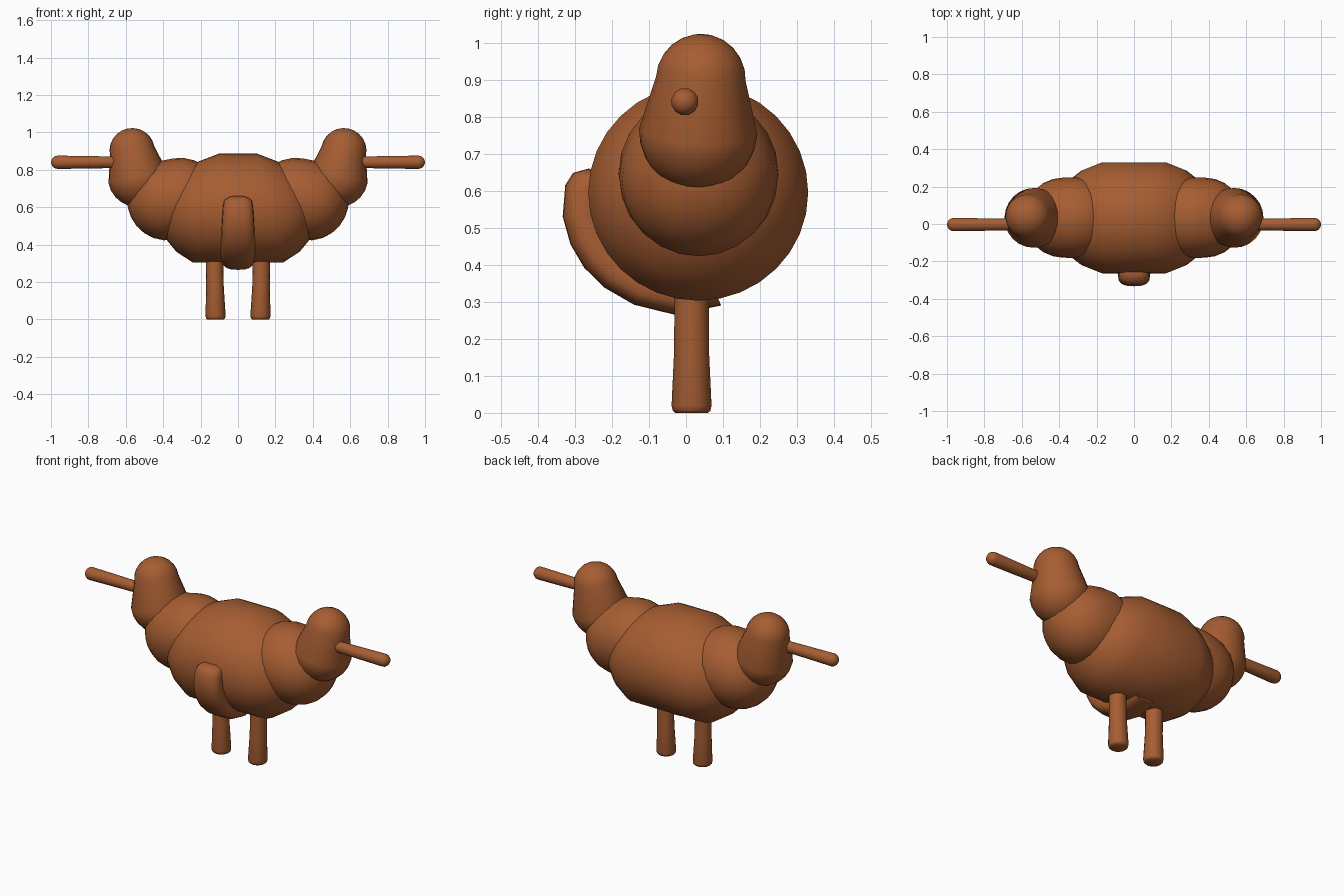
import bpy
import bmesh
from math import sin, cos, pi, radians
from mathutils import Vector

cube = bpy.data.objects.get("Cube")
if cube:
    bpy.data.objects.remove(cube, do_unlink=True)

brown = bpy.data.materials.new("warm brown")
brown.use_nodes = True
COLOUR = (0.38, 0.11, 0.032, 1)
brown.diffuse_color = COLOUR
brown.node_tree.nodes["Principled BSDF"].inputs["Base Color"].default_value = COLOUR


def loft(name, rings, segs=24, power=1.0):
    """Skin a row of rings, each given as centre, half axis u, half axis v."""
    def bend(t):
        return abs(t) ** power * (1 if t > 0 else -1)

    bm = bmesh.new()
    rows = []
    for c, u, v in rings:
        row = []
        for i in range(segs):
            a = 2 * pi * i / segs
            row.append(bm.verts.new(c + u * bend(cos(a)) + v * bend(sin(a))))
        rows.append(row)
    for lower, upper in zip(rows, rows[1:]):
        for i in range(segs):
            j = (i + 1) % segs
            bm.faces.new((lower[i], lower[j], upper[j], upper[i]))
    bm.faces.new(rows[0])
    bm.faces.new(rows[-1])
    bmesh.ops.recalc_face_normals(bm, faces=bm.faces)
    mesh = bpy.data.meshes.new(name)
    bm.to_mesh(mesh)
    bm.free()
    mesh.materials.append(brown)
    ob = bpy.data.objects.new(name, mesh)
    bpy.context.collection.objects.link(ob)
    bpy.ops.object.select_all(action='DESELECT')
    ob.select_set(True)
    bpy.context.view_layer.objects.active = ob
    bpy.ops.object.shade_smooth_by_angle(angle=radians(50))
    return ob


def capsule(name, a, ra, b, rb, segs=24, steps=6):
    """Tapered tube with a round cap at each end."""
    a, b = Vector(a), Vector(b)
    d = (b - a).normalized()
    u = d.orthogonal().normalized()
    v = d.cross(u)
    rings = []
    for end, r, sign in ((a, ra, -1), (b, rb, 1)):
        caps = []
        for k in range(steps):
            t = k / steps * pi / 2
            caps.append((end + d * sign * r * sin(t), u * r * cos(t), v * r * cos(t)))
        caps.append((end + d * sign * r, u * r * 0.02, v * r * 0.02))
        rings += caps[::-1] if sign < 0 else caps
    return loft(name, rings, segs)


# Main body: leaning rings from top point to bottom point, with half width
BODY_Y = 0.033
half = [
    ((0.10, 0.887), (0.24, 0.303), 0.297),
    ((0.21, 0.845), (0.33, 0.362), 0.257),
    ((0.30, 0.795), (0.39, 0.435), 0.20),
    ((0.37, 0.71), (0.42, 0.52), 0.11),
]
sections = []
for side, part in ((-1, half[::-1]), (1, half)):
    for (tx, tz), (bx, bz), w in part:
        top = Vector((side * tx, BODY_Y, tz))
        bottom = Vector((side * bx, BODY_Y, bz))
        sections.append(((top + bottom) / 2, (top - bottom) / 2, Vector((0, w, 0))))
loft("body", sections, 32)

# Breast keel: a thick band wrapped round the front and underside
keel_path = [
    (-0.262, 0.660, 0.060), (-0.305, 0.648, 0.075), (-0.326, 0.615, 0.080),
    (-0.333, 0.530, 0.085), (-0.312, 0.455, 0.088), (-0.275, 0.392, 0.090),
    (-0.220, 0.338, 0.090), (-0.140, 0.292, 0.090), (-0.030, 0.265, 0.085),
    (0.095, 0.290, 0.070),
]
hub = Vector((0, -0.02, 0.56))
keel = []
for y, z, w in keel_path:
    outer = Vector((0, y, z))
    inward = (hub - outer).normalized() * 0.055
    keel.append((outer + inward, -inward, Vector((w, 0, 0))))
loft("breast_keel", keel, 20, 0.75)

# Paired parts on both sides
for side, label in ((-1, "right"), (1, "left")):
    capsule(label + "_shoulder", (side * 0.31, 0.034, 0.648), 0.216,
            (side * 0.378, 0.034, 0.636), 0.214)
    capsule(label + "_head", (side * 0.536, 0.033, 0.76), 0.16,
            (side * 0.566, 0.04, 0.902), 0.121)
    capsule(label + "_beak", (side * 0.6, -0.003, 0.84), 0.031,
            (side * 0.963, -0.003, 0.84), 0.037, 12, 4)
    # Leg: nearly straight post with a softened foot edge
    leg = []
    for z, x, r in ((0, 0.12, 0.044), (0.006, 0.12, 0.051), (0.02, 0.12, 0.054),
                    (0.17, 0.123, 0.047), (0.40, 0.127, 0.046)):
        leg.append((Vector((side * x, 0.015, z)), Vector((r, 0, 0)), Vector((0, r, 0))))
    loft(label + "_leg", leg, 16)
